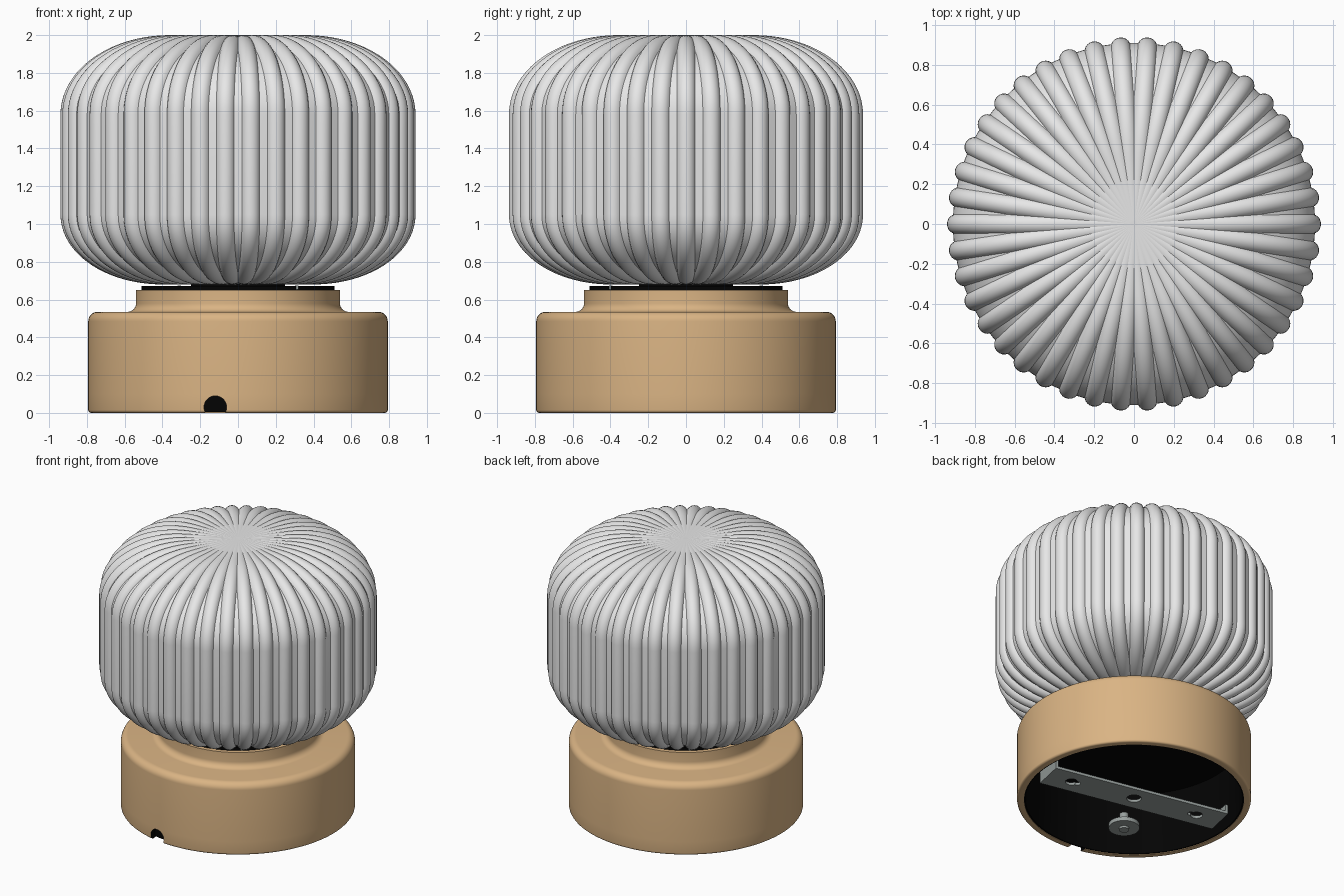
import bpy, bmesh, math
from mathutils import Matrix, Vector

if "Cube" in bpy.data.objects:
    bpy.data.objects.remove(bpy.data.objects["Cube"])


def material(name, rgb):
    m = bpy.data.materials.new(name)
    m.diffuse_color = (*rgb, 1)
    m.use_nodes = True
    m.node_tree.nodes["Principled BSDF"].inputs["Base Color"].default_value = m.diffuse_color
    return m


WHITE = material("frosted_white", (0.80, 0.80, 0.80))
WOOD = material("light_wood", (0.70, 0.455, 0.23))
BLACK = material("black", (0.001, 0.001, 0.001))
METAL = material("grey_metal", (0.32, 0.355, 0.345))


def smooth(ob, angle=30):
    bpy.ops.object.select_all(action='DESELECT')
    ob.select_set(True)
    bpy.context.view_layer.objects.active = ob
    bpy.ops.object.shade_smooth_by_angle(angle=math.radians(angle))


def finish(name, bm, mat):
    bmesh.ops.recalc_face_normals(bm, faces=bm.faces)
    me = bpy.data.meshes.new(name)
    bm.to_mesh(me)
    bm.free()
    ob = bpy.data.objects.new(name, me)
    bpy.context.collection.objects.link(ob)
    me.materials.append(mat)
    smooth(ob)
    return ob


def bridge(bm, a, b):
    n = len(a)
    for i in range(n):
        bm.faces.new((a[i], a[(i + 1) % n], b[(i + 1) % n], b[i]))


def revolve(name, profile, mat, closed=False, n=128):
    """Lathe a radius/height profile; open profiles get flat end caps."""
    bm = bmesh.new()
    rings = [[bm.verts.new((r * math.cos(2 * math.pi * i / n),
                            r * math.sin(2 * math.pi * i / n), z))
              for i in range(n)] for r, z in profile]
    for a, b in zip(rings, rings[1:]):
        bridge(bm, a, b)
    if closed:
        bridge(bm, rings[-1], rings[0])
    else:
        bm.faces.new(rings[0])
        bm.faces.new(rings[-1])
    return finish(name, bm, mat)


def arc(cx, cz, r, a0, a1, n=8):
    return [(cx + r * math.cos(math.radians(a0 + (a1 - a0) * i / n)),
             cz + r * math.sin(math.radians(a0 + (a1 - a0) * i / n))) for i in range(n + 1)]


def add_box(bm, center, size):
    bmesh.ops.create_cube(bm, size=1, matrix=Matrix.Translation(center) @
                          Matrix.Diagonal((*size, 1)))


def add_cyl(bm, center, r, depth, rot=Matrix()):
    bmesh.ops.create_cone(bm, cap_ends=True, segments=32, radius1=r, radius2=r,
                          depth=depth, matrix=Matrix.Translation(center) @ rot)


def cut(ob, cutter, **settings):
    mod = ob.modifiers.new("cut", 'BOOLEAN')
    mod.operation = 'DIFFERENCE'
    mod.solver = 'EXACT'
    mod.object = cutter
    for k, v in settings.items():
        setattr(mod, k, v)
    bpy.context.view_layer.objects.active = ob
    bpy.ops.object.modifier_apply(modifier=mod.name)
    bpy.data.objects.remove(cutter)
    smooth(ob)


# Fluted shade: round ribs following a rounded drum outline
RIBS, TUBE, BODY = 42, 0.05, 0.02
half = math.pi / RIBS
path = [(0.02 + 0.034 * i, 1.95, 0, 1) for i in range(10)]


def elliptic(cx, cz, a, b, t0, t1, n=20):
    for i in range(n + 1):
        t = math.radians(t0 + (t1 - t0) * i / n)
        nrm = Vector((math.cos(t) / a, math.sin(t) / b)).normalized()
        path.append((cx + a * math.cos(t), cz + b * math.sin(t), nrm.x, nrm.y))


elliptic(0.36, 1.58, 0.53, 0.37, 90, 0)
elliptic(0.40, 1.05, 0.49, 0.32, 0, -90)
path += [(r, 0.73, 0, -1) for r in (0.3, 0.2, 0.1, 0.02)]
bm = bmesh.new()
rings = []
for R, z, nr, nz in path:
    edge = min(half * 0.97, math.sqrt(TUBE ** 2 - BODY ** 2) / R)
    offsets = [-half] + [edge * t for t in (-1, -.85, -.6, -.3, 0, .3, .6, .85, 1)]
    ring = []
    for k in range(RIBS):
        for phi in offsets:
            s = R * phi
            d = max(BODY, math.sqrt(max(0, TUBE ** 2 - s * s)))
            th, rad = 2 * half * k + phi, R + nr * d
            ring.append(bm.verts.new((rad * math.cos(th), rad * math.sin(th), z + nz * d)))
    rings.append(ring)
for a, b in zip(rings, rings[1:]):
    bridge(bm, a, b)
bm.faces.new(rings[0])
bm.faces.new(rings[-1])
finish("fluted_shade", bm, WHITE)

# Wooden base shell with neck, hollow underneath
outer = ([(0.745, 0.0), (0.778, 0.0)] + arc(0.778, 0.015, 0.015, -90, 0, 4)[1:]
         + [(0.793, 0.1), (0.793, 0.11)] + arc(0.743, 0.485, 0.05, 0, 90)
         + arc(0.585, 0.58, 0.045, 270, 180) + [(0.54, 0.65)]
         + [(0.40, 0.65), (0.40, 0.50), (0.745, 0.50), (0.745, 0.11), (0.745, 0.1)])
base = revolve("wooden_base", outer, WOOD, closed=True)

# Cord notch at the front of the base, black inside
bm = bmesh.new()
add_cyl(bm, (-0.12, -0.77, 0.03), 0.06, 0.1, Matrix.Rotation(math.pi / 2, 4, 'X'))
base.data.materials.append(BLACK)
cut(base, finish("notch_cutter", bm, BLACK), material_mode='TRANSFER')

# Black inner cup, seen from below and through the notch
revolve("inner_cup", [(0.746, 0.004), (0.746, 0.49), (0.01, 0.49), (0.01, 0.46),
                      (0.725, 0.46), (0.735, 0.004)], BLACK, closed=True)

# Black shade holder between neck and shade
revolve("shade_holder", [(0.51, 0.645), (0.51, 0.672), (0.25, 0.672), (0.25, 0.69)], BLACK)

# Small metal clips on the holder
bm = bmesh.new()
for deg in (-52, 128):
    a = math.radians(deg)
    add_box(bm, (0.505 * math.cos(a), 0.505 * math.sin(a), 0.664), (0.02, 0.02, 0.02))
finish("holder_clips", bm, METAL)

# Mounting bracket under the base with holes and keyholes
bm = bmesh.new()
add_box(bm, (0, 0, 0.02), (1.32, 0.23, 0.02))
bracket = finish("mounting_bracket", bm, METAL)
holes = [(0, 0.05)] + [(s * x, r) for s in (-1, 1) for x, r in ((0.48, 0.042), (0.435, 0.022))]
for x, r in holes:
    bm = bmesh.new()
    add_cyl(bm, (x, 0, 0.02), r, 0.1)
    cut(bracket, finish("hole_cutter", bm, METAL))
bracket.rotation_euler.z = math.radians(-12)

# Upturned bracket ends, the right one holding a screw
bm = bmesh.new()
add_box(bm, (-0.65, 0, 0.05), (0.02, 0.23, 0.06))
add_box(bm, (0.65, 0, 0.095), (0.02, 0.23, 0.15))
add_cyl(bm, (0.635, 0, 0.10), 0.035, 0.05, Matrix.Rotation(math.pi / 2, 4, 'Y'))
ends = finish("bracket_ends", bm, METAL)
ends.rotation_euler.z = math.radians(-12)

# Cord clamp: washer and screw on a short post
bm = bmesh.new()
add_cyl(bm, (-0.29, -0.45, 0.10), 0.105, 0.03)
add_cyl(bm, (-0.29, -0.45, 0.08), 0.035, 0.02)
add_cyl(bm, (-0.29, -0.45, 0.15), 0.03, 0.09)
finish("cord_clamp", bm, METAL)
